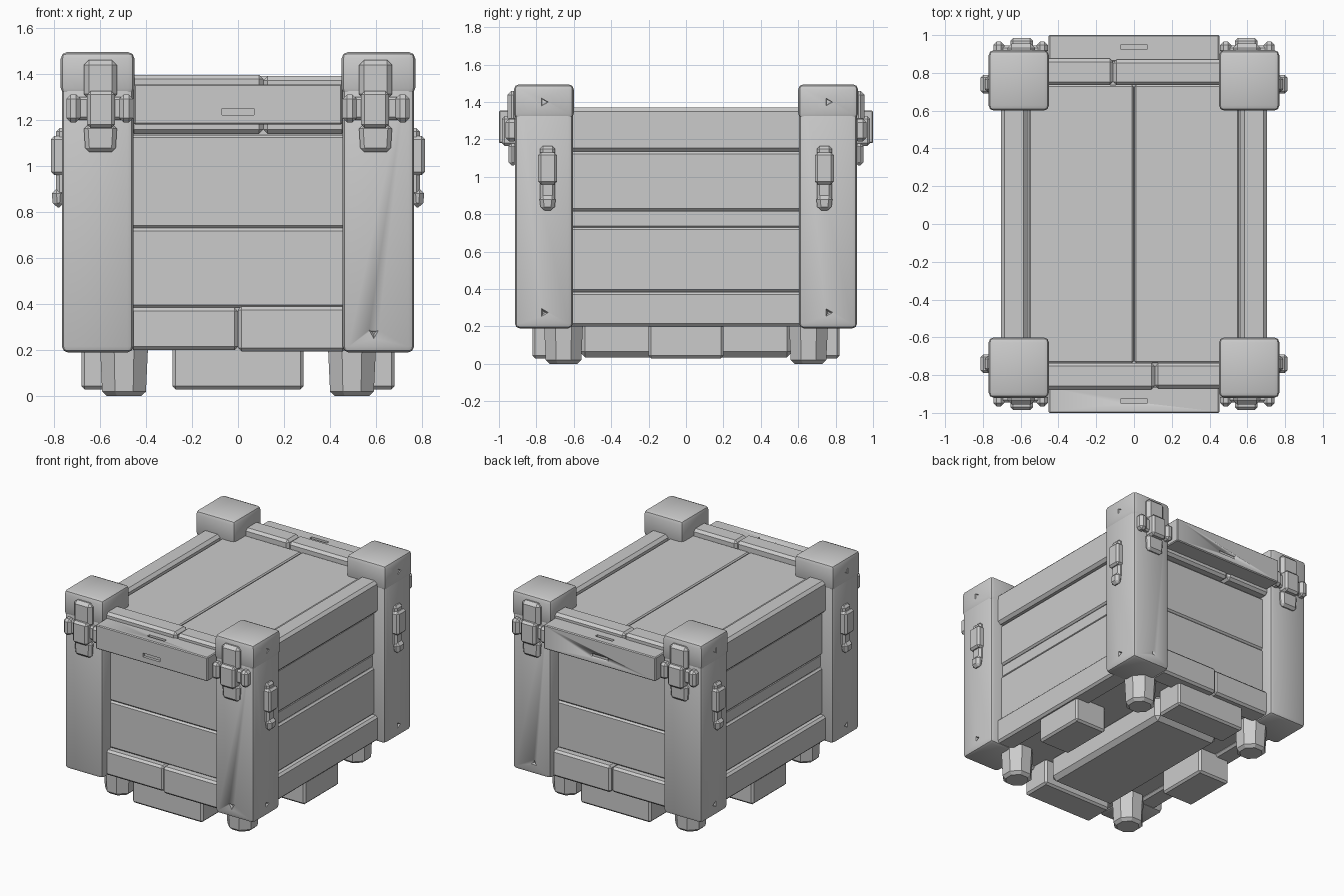
import bpy, bmesh, math
from mathutils import Matrix, Vector

cube = bpy.data.objects.get("Cube")
if cube:
    bpy.data.objects.remove(cube)

grey = bpy.data.materials.new("plain grey")
grey.use_nodes = True
COLOUR = (0.6, 0.6, 0.6, 1)
grey.diffuse_color = COLOUR
grey.node_tree.nodes["Principled BSDF"].inputs["Base Color"].default_value = COLOUR


def finish(name, bm):
    """Turn a bmesh into a grey object with smoothed chamfers."""
    bmesh.ops.recalc_face_normals(bm, faces=bm.faces)
    mesh = bpy.data.meshes.new(name)
    bm.to_mesh(mesh)
    bm.free()
    mesh.materials.append(grey)
    ob = bpy.data.objects.new(name, mesh)
    bpy.context.collection.objects.link(ob)
    bpy.ops.object.select_all(action="DESELECT")
    ob.select_set(True)
    bpy.context.view_layer.objects.active = ob
    bpy.ops.object.shade_smooth_by_angle(angle=math.radians(30))
    return ob


def box(name, x, y, z, bevel=0.012, segments=1, taper=1.0):
    """Chamfered box from ranges; taper scales the lower end."""
    bm = bmesh.new()
    bmesh.ops.create_cube(bm, size=1)
    for v in bm.verts:
        if v.co.z < 0:
            v.co.x *= taper
            v.co.y *= taper
        v.co = Vector([(r[0] + r[1]) / 2 + c * abs(r[1] - r[0])
                       for r, c in zip((x, y, z), v.co)])
    if bevel:
        bmesh.ops.bevel(bm, geom=bm.edges[:], offset=bevel, segments=segments,
                        profile=0.5, affect="EDGES")
    return finish(name, bm)


def span(sign, a, b):
    return (sign * a, sign * b)


def cut(target, cutter):
    """Carve a cutter out of a part and remove the cutter."""
    cutter.hide_render = True
    mod = target.modifiers.new("cut", "BOOLEAN")
    mod.operation = "DIFFERENCE"
    mod.solver = "EXACT"
    mod.object = cutter
    bpy.context.view_layer.objects.active = target
    bpy.ops.object.modifier_apply(modifier=mod.name)
    bpy.data.objects.remove(cutter)


def chip(target, centre, normal, size=0.04):
    """Small three-sided gouge in a face."""
    bm = bmesh.new()
    bmesh.ops.create_cone(bm, cap_ends=True, segments=3, radius1=size,
                          radius2=size * 0.2, depth=0.03)
    turn = Vector((0, 0, -1)).rotation_difference(Vector(normal)).to_matrix().to_4x4()
    bm.transform(Matrix.Translation(centre) @ turn)
    cut(target, finish("chip_cutter", bm))


# Core body, floor and two lid boards
box("core", (-0.64, 0.64), (-0.79, 0.79), (0.22, 1.31), 0)
for s, side in ((-1, "right"), (1, "left")):
    box(side + "_lid_board", span(s, 0.003, 0.555), (-0.735, 0.735), (1.25, 1.345), 0.008)

# Corner posts with caps, feet, latches and clasps
for sx, side in ((-1, "right"), (1, "left")):
    for sy, end in ((-1, "front"), (1, "back")):
        tag = f"{end}_{side}_"
        post = box(tag + "post", span(sx, 0.455, 0.765), span(sy, 0.605, 0.915),
                   (0.19, 1.45), 0.026, 2)
        cap = box(tag + "cap", span(sx, 0.45, 0.77), span(sy, 0.6, 0.92),
                  (1.31, 1.495), 0.028, 2)
        chip(post, (sx * 0.765, sy * 0.76, 0.275), (sx, 0, 0))
        chip(cap, (sx * 0.77, sy * 0.76, 1.4), (sx, 0, 0))
        if sx > 0:
            chip(post, (sx * 0.59, sy * 0.915, 0.275), (0, sy, 0))

        # Eight-sided foot
        bm = bmesh.new()
        bmesh.ops.create_cone(bm, cap_ends=True, segments=8, radius1=0.102,
                              radius2=0.113, depth=0.22)
        low = [e for e in bm.edges if all(v.co.z < 0 for v in e.verts)]
        bmesh.ops.bevel(bm, geom=low, offset=0.02, segments=1, affect="EDGES")
        bm.transform(Matrix.Translation((sx * 0.495, sy * 0.655, 0.11))
                     @ Matrix.Rotation(math.pi / 8, 4, "Z"))
        finish(tag + "foot", bm)

        # Latch on the end face
        box(tag + "latch_band", span(sx, 0.49, 0.71), span(sy, 0.9, 0.945), (1.2, 1.3))
        for a, b in ((0.455, 0.515), (0.685, 0.745)):
            box(tag + "latch_knob", span(sx, a, b), span(sy, 0.9, 0.965), (1.19, 1.31), 0.018)
        box(tag + "latch_plate", span(sx, 0.525, 0.67), span(sy, 0.9, 0.955),
            (1.29, 1.46), 0.022)
        box(tag + "latch_lever", span(sx, 0.535, 0.655), span(sy, 0.9, 0.985),
            (1.165, 1.325), 0.015)
        box(tag + "latch_hook", span(sx, 0.525, 0.67), span(sy, 0.9, 0.95),
            (1.06, 1.18), 0.018, 1, 0.9)

        # Clasp on the side face
        box(tag + "clasp_plate", span(sx, 0.75, 0.79), span(sy, 0.7, 0.78),
            (0.87, 1.165), 0.015)
        box(tag + "clasp_grip", span(sx, 0.75, 0.812), span(sy, 0.69, 0.79),
            (0.96, 1.13), 0.014)
        box(tag + "clasp_knob", span(sx, 0.75, 0.81), span(sy, 0.695, 0.785),
            (0.82, 0.9), 0.02, 1, 0.8)

# Side walls: projecting rails with recessed planks between
for s, side in ((-1, "right"), (1, "left")):
    edge = (-0.63, 0.63)
    box(side + "_top_rail", span(s, 0.565, 0.705), edge, (1.135, 1.37), 0.02)
    box(side + "_upper_plank", span(s, 0.6, 0.675), edge, (0.82, 1.135))
    box(side + "_middle_batten", span(s, 0.6, 0.665), edge, (0.73, 0.82), 0.006)
    box(side + "_lower_plank", span(s, 0.6, 0.675), edge, (0.385, 0.73))
    rail = box(side + "_bottom_rail", span(s, 0.56, 0.705), edge, (0.2, 0.385), 0.015)
    chip(rail, (s * 0.69, 0, 0.385), (0, 0, 1), 0.035)
    box(side + "_skid", span(s, 0.42, 0.68), (-0.2, 0.2), (0.03, 0.23), 0.014)

# End walls: split rails, planks and a carry bar with slots
for s, end in ((-1, "front"), (1, "back")):
    edge = (-0.47, 0.47)
    split = -s * 0.11
    box(end + "_top_rail_a", (-0.47, split), span(s, 0.735, 0.875), (1.14, 1.395), 0.018)
    box(end + "_top_rail_b", (split, 0.47), span(s, 0.735, 0.87), (1.14, 1.39), 0.018)
    box(end + "_upper_plank", edge, span(s, 0.74, 0.825), (0.73, 1.135))
    box(end + "_lower_plank", edge, span(s, 0.74, 0.825), (0.385, 0.73))
    box(end + "_bottom_rail_a", (-0.47, 0), span(s, 0.72, 0.865), (0.2, 0.385), 0.015)
    box(end + "_bottom_rail_b", (0, 0.47), span(s, 0.72, 0.875), (0.195, 0.39), 0.015)
    bar = box(end + "_carry_bar", (-0.452, 0.452), span(s, 0.86, 1.0), (1.18, 1.355), 0.006)
    cut(bar, box("slot_cutter", (-0.07, 0.07), span(s, 0.98, 1.02), (1.222, 1.25), 0))
    cut(bar, box("slot_cutter", (-0.07, 0.07), span(s, 0.925, 0.95), (1.335, 1.38), 0))
    box(end + "_skid", (-0.285, 0.285), span(s, 0.6, 0.82), (0.03, 0.23), 0.014)

# Underside plate
box("bottom_plate", (-0.27, 0.27), (-0.57, 0.57), (0.035, 0.23), 0.03)
